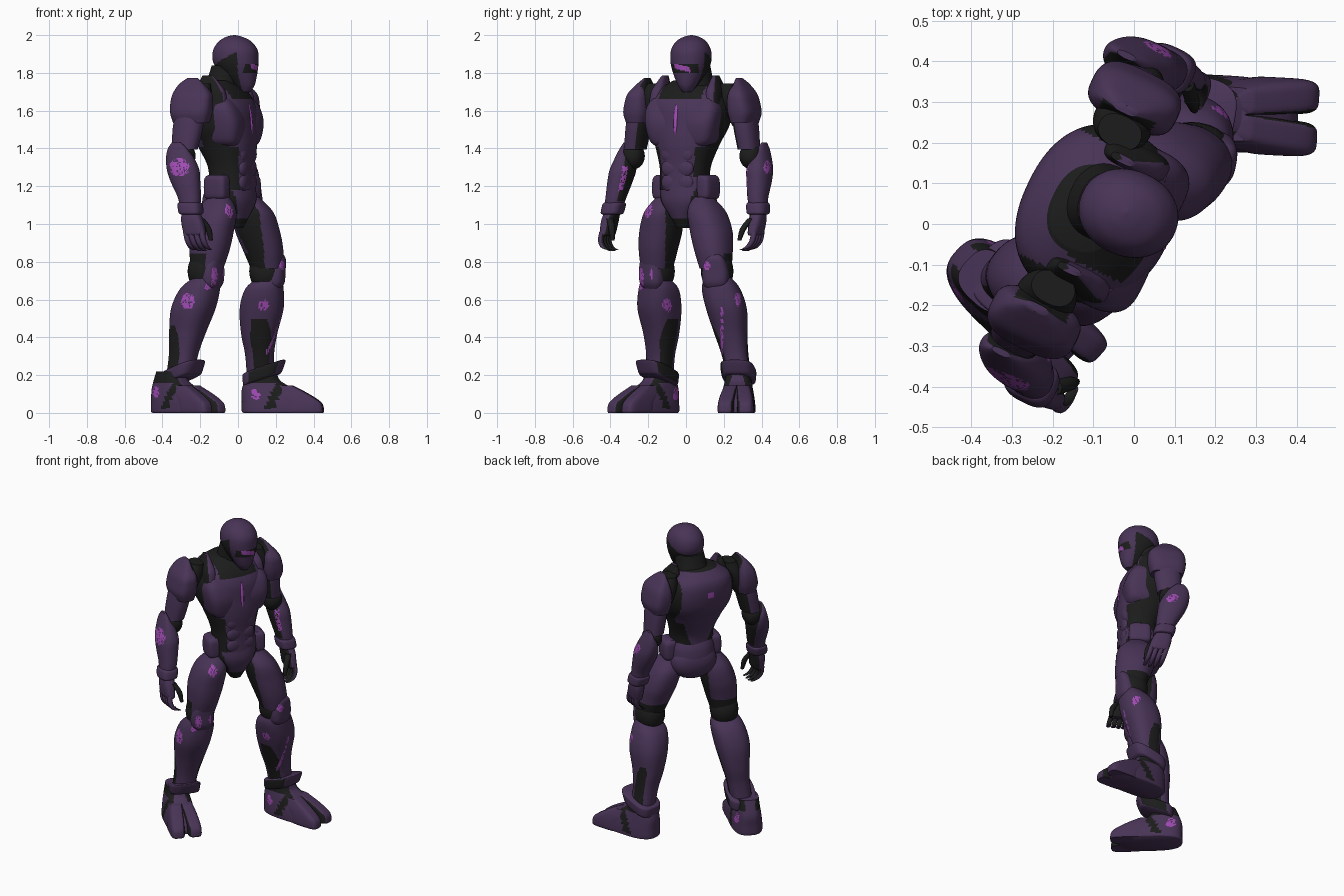
import bpy, bmesh, math, random
from mathutils import Vector

if "Cube" in bpy.data.objects:
    bpy.data.objects.remove(bpy.data.objects["Cube"])
random.seed(4)

MATS = []
for mname, col in (("dark_purple", (0.066, 0.034, 0.095)), ("black", (0.011, 0.012, 0.011)),
                   ("bright_violet", (0.36, 0.07, 0.46))):
    m = bpy.data.materials.new(mname)
    m.diffuse_color = (*col, 1)
    m.use_nodes = True
    m.node_tree.nodes["Principled BSDF"].inputs["Base Color"].default_value = m.diffuse_color
    MATS.append(m)
PURPLE, BLACK, VIOLET = 0, 1, 2


def curve(pts, steps):
    """Smooth interpolation through ring tuples."""
    out = []
    for i in range(len(pts) - 1):
        a, b, c, d = pts[max(i - 1, 0)], pts[i], pts[i + 1], pts[min(i + 2, len(pts) - 1)]
        for k in range(steps):
            t = k / steps
            out.append([0.5 * (2 * q + (r - p) * t + (2 * p - 5 * q + 4 * r - s) * t * t
                               + (3 * q - p - 3 * r + s) * t ** 3) for p, q, r, s in zip(a, b, c, d)])
    return out + [list(pts[-1])]


def loft(name, mat, rings, org=(0, 0), yaw=0, n=40, steps=6, p=2.3, tilt=0, rule=None, marks=()):
    """Rings are (forward, left, z, forward radius, left radius) in a turned frame."""
    ca, sa = math.cos(math.radians(yaw)), math.sin(math.radians(yaw))
    bm = bmesh.new()
    put = lambda f, l, z: bm.verts.new((org[0] + f * ca - l * sa, org[1] + f * sa + l * ca, z))
    rows = []
    for f, l, z, rf, rl in curve(rings, steps):
        row = []
        for i in range(n):
            c, s = math.cos(math.tau * i / n), math.sin(math.tau * i / n)
            df = math.copysign(abs(c) ** (2 / p), c) * max(rf, .003)
            dl = math.copysign(abs(s) ** (2 / p), s) * max(rl, .003)
            row.append(put(f + df, l + dl, z + tilt * df))
        rows.append(row)
    for a, b in zip(rows, rows[1:]):
        for i in range(n):
            bm.faces.new((a[i], a[(i + 1) % n], b[(i + 1) % n], b[i]))
    for row, r in ((rows[0], rings[0]), (rows[-1], rings[-1])):
        v = put(*r[:3])
        for i in range(n):
            bm.faces.new((row[i], row[(i + 1) % n], v))
    bmesh.ops.recalc_face_normals(bm, faces=bm.faces)
    for face in bm.faces:
        face.smooth = True
        c, nr = face.calc_center_median(), face.normal
        dx, dy = c.x - org[0], c.y - org[1]
        face.material_index = mat
        if rule:
            face.material_index = rule(dx * ca + dy * sa, dy * ca - dx * sa, c.z,
                                       nr.x * ca + nr.y * sa, nr.y * ca - nr.x * sa)
        # worn glowing marks on the side or front facing surface
        for axis, u, z, ru, rz in marks:
            w, facing = (c.y, nr.x) if axis == "x" else (c.x, -nr.y)
            if facing > .3 and ((w - u) / ru) ** 2 + ((c.z - z) / rz) ** 2 < 1 and random.random() < .8:
                face.material_index = VIOLET
    me = bpy.data.meshes.new(name)
    bm.to_mesh(me)
    bm.free()
    for m in MATS:
        me.materials.append(m)
    ob = bpy.data.objects.new(name, me)
    bpy.context.collection.objects.link(ob)
    bpy.context.view_layer.objects.active = ob
    ob.select_set(True)
    bpy.ops.object.shade_smooth_by_angle(angle=math.radians(45))
    ob.select_set(False)
    return ob


def ball(name, mat, c, r, org, yaw, **kw):
    """Ellipsoid: c and r are (forward, left, z)."""
    rings = []
    for k in range(9):
        a = -math.pi / 2 + math.pi * k / 8
        rings.append((c[0], c[1], c[2] + r[2] * math.sin(a), r[0] * math.cos(a), r[1] * math.cos(a)))
    loft(name, mat, rings, org, yaw, n=28, steps=2, **kw)


def seg(name, mat, A, B, prof, yaw, side, **kw):
    """Limb piece along A to B; prof rows are (t, forward shift, outward shift, radii)."""
    A, B = Vector(A), Vector(B)
    ca, sa = math.cos(math.radians(yaw)), math.sin(math.radians(yaw))
    rings = []
    for t, df, do, rf, rl in prof:
        d = (B - A) * t
        rings.append((d.x * ca + d.y * sa + df, d.y * ca - d.x * sa + do * side, A.z + d.z, rf, rl))
    loft(name, mat, rings, A[:2], yaw, **kw)


# Torso with chest, back plate and dark flanks
T, TY = (-.085, .02), -26
def torso_rule(f, l, z, nf, nl):
    if nf < -.3 and l ** 2 + (z - 1.62) ** 2 < .0005:
        return VIOLET
    if z < 1.41:
        front, back = nf > .3 and abs(l) < .085 + .1 * (z - 1.2), nf < -.4 and abs(l) < .035 + .42 * (z - 1.2)
        return PURPLE if front or back else BLACK
    if z > 1.752 or (abs(nl) > .85 and z < 1.5) or abs(l) > .17 or (nf > 0 and z > 1.665 and abs(l) < .125):
        return BLACK
    return PURPLE
loft("torso", PURPLE, [(.058, 0, 1.18, .115, .13), (.055, 0, 1.3, .115, .135), (.03, 0, 1.42, .15, .17),
     (0, 0, 1.52, .175, .21), (-.015, 0, 1.62, .178, .22), (-.03, 0, 1.7, .15, .19),
     (-.03, 0, 1.76, .085, .1)], T, TY, n=96, steps=10, rule=torso_rule)
for s, tag in ((-1, "right"), (1, "left")):
    loft(tag + "_breast_plate", PURPLE, [(.078, s * .075, 1.405, .055, .06), (.074, s * .092, 1.44, .085, .088),
         (.07, s * .105, 1.53, .102, .1), (.052, s * .11, 1.61, .098, .1), (.04, s * .115, 1.665, .07, .07)], T, TY, p=3.2)
    loft(tag + "_collar_strap", PURPLE, [(.02, s * .165, 1.62, .09, .04), (.015, s * .162, 1.7, .08, .035),
         (0, s * .155, 1.75, .055, .022), (-.01, s * .15, 1.785, .03, .01)], T, TY, p=3,
         rule=lambda f, l, z, nf, nl, s=s: BLACK if f < -.02 or nl * s > .7 else PURPLE)
    for i in range(3):
        ball(tag + "_belly_plate", PURPLE, (.147, s * .042, 1.22 + .075 * i), (.026, .052, .05), T, TY)
loft("breast_light", VIOLET, [(.155, 0, 1.45, .015, .006), (.16, 0, 1.5, .022, .011), (.155, 0, 1.59, .018, .014),
     (.14, 0, 1.635, .02, .006)], T, TY, n=16)

# Pelvis with belt pouches
H, HY = (-.03, 0), -35
loft("pelvis", PURPLE, [(.02, 0, .98, .04, .035), (.0, 0, 1.04, .09, .075), (-.01, 0, 1.12, .125, .135),
     (-.01, 0, 1.2, .12, .14), (0, 0, 1.25, .11, .13)], H, HY, n=64,
     rule=lambda f, l, z, nf, nl: BLACK if z < 1.03 or (nf > -.2 and abs(l) > .04 + (z - 1) * .4) else PURPLE)
ball("hip_plate", PURPLE, (-.055, 0, 1.115), (.088, .145, .115), H, HY)
for s, tag in ((-1, "right"), (1, "left")):
    loft(tag + "_belt_pouch", PURPLE, [(.0, s * .135, 1.13, .05, .03), (.0, s * .142, 1.15, .066, .042),
         (.0, s * .142, 1.235, .066, .042), (.0, s * .135, 1.26, .05, .03)], H, HY, p=4)

# Neck and helmet
N, NY = (-.01, .025), -22
loft("neck", BLACK, [(-.09, 0, 1.66, .11, .12), (-.07, 0, 1.75, .09, .095), (-.04, 0, 1.84, .09, .085)], N, NY)
def head_rule(f, l, z, nf, nl):
    if f > .055 and 1.80 < z < 1.85 and abs(l) < .075:
        slot = abs(z - 1.826 + .25 * l) < .014
        return VIOLET if slot and -.05 < l < .04 else BLACK
    if f < .045 and z < 1.89 + .5 * f:
        return BLACK
    return PURPLE
loft("helmet", PURPLE, [(.05, 0, 1.7, .03, .025), (.042, 0, 1.735, .06, .05), (.015, 0, 1.8, .1, .085),
     (-.002, 0, 1.86, .122, .104), (-.004, 0, 1.92, .119, .102), (-.006, 0, 1.965, .088, .079),
     (-.01, 0, 1.99, .045, .042), (-.01, 0, 2.0, .004, .004)], N, NY, n=96, steps=10, p=2.1, rule=head_rule)


def arm(tag, s, sh, el, wr, tip, marks):
    y = -26
    # shoulder shell: pointed top, dark hollow on the inner top
    seg(tag + "_shoulder_pad", PURPLE, sh, (sh[0], sh[1], sh[2] - .1),
        [(-1.12, -.01, -.025, .03, .01), (-.8, -.01, -.012, .07, .028), (-.3, 0, .0, .106, .056), (.2, 0, .006, .115, .067),
         (.75, 0, .012, .112, .07), (1.25, 0, .012, .098, .056)], y, s, p=3, n=56,
        rule=lambda f, l, z, nf, nl: BLACK if abs(f) < .07 and nl * s < -.2 and z > 1.6 else PURPLE)
    seg(tag + "_armpit_joint", BLACK, sh, el, [(-.3, 0, -.07, .055, .04), (.0, 0, -.055, .075, .06), (.5, 0, -.02, .06, .05)], y, s)
    seg(tag + "_upper_arm", PURPLE, sh, el, [(.2, 0, 0, .08, .06), (.55, 0, 0, .082, .06), (.95, 0, 0, .07, .054)], y, s,
        rule=lambda f, l, z, nf, nl: BLACK if nl * s < -.55 else PURPLE)
    ball(tag + "_elbow", BLACK, (0, s * .01, el[2] - .02), (.064, .058, .07), el[:2], y)
    # forearm guard: outer fin at the top, dark inner strip with a glowing stripe
    def guard(f, l, z, nf, nl):
        if nl * s < -.4 and z > wr[2] + .05:
            if .4 < nf < .8 and 1.17 < z < 1.31 and random.random() < .8:
                return VIOLET
            return BLACK if nl * s < -.7 else PURPLE
        return PURPLE
    top = (el[0], el[1] + s * .042, el[2])
    seg(tag + "_forearm_guard", PURPLE, top, wr, [(-.17, -.025, .03, .025, .008), (-.06, -.025, .025, .055, .022),
        (.1, -.022, .012, .078, .046), (.3, -.015, .006, .088, .062), (.5, -.01, .004, .08, .06), (.75, 0, 0, .063, .052),
        (.9, 0, 0, .055, .047)], y, s, n=80, steps=9, rule=guard, marks=marks)
    seg(tag + "_wrist_cuff", PURPLE, top, wr, [(.86, 0, 0, .056, .048), (.9, 0, 0, .064, .055), (1.03, 0, 0, .062, .054), (1.06, 0, 0, .052, .045)], y, s, p=3)
    dark_palm = lambda f, l, z, nf, nl: BLACK if nl * s < -.3 else PURPLE
    seg(tag + "_palm", PURPLE, wr, tip, [(0, 0, 0, .045, .035), (.25, 0, .01, .06, .036), (.55, 0, .015, .062, .03), (.62, 0, .015, .055, .022)],
        y, s, p=3, rule=dark_palm)
    for i in range(4):
        o = -.046 + .031 * i
        seg(tag + "_finger", PURPLE, wr, tip, [(.52, o, .025, .015, .016), (.75, o, .028, .015, .015),
            (.92, o, .008, .014, .016), (1.03 - .03 * abs(i - 1.5), o, -.025, .01, .012)], y, s, n=12, steps=3, rule=dark_palm)
    seg(tag + "_thumb", BLACK, wr, tip, [(.2, .045, -.01, .018, .018), (.45, .06, -.035, .017, .017), (.75, .055, -.045, .01, .01)], y, s, n=12, steps=3)

arm("right", -1, (-.242, -.232, 1.66), (-.285, -.27, 1.38), (-.25, -.388, 1.07), (-.2, -.41, .86),
    [("y", -.31, 1.3, .052, .048)])
arm("left", 1, (-.002, .3, 1.66), (.005, .335, 1.38), (.085, .382, 1.07), (.13, .335, .86),
    [("x", .43, 1.3, .02, .035)])


def leg(tag, s, hip, kn, an, ty, sy, heel, fy, marks):
    seg(tag + "_thigh", PURPLE, hip, kn, [(-.4, 0, 0, .06, .05), (-.12, 0, .008, .112, .092), (.25, 0, .012, .118, .104),
        (.6, .008, .008, .106, .095), (.95, .01, 0, .085, .08)], ty, s, n=90, steps=12, marks=marks,
        rule=lambda f, l, z, nf, nl: BLACK if (z < .84 and nf < .3) or nl * s < -.8 - .5 * (1 - z) else PURPLE)
    ball(tag + "_knee_joint", BLACK, (0, 0, kn[2]), (.09, .085, .11), kn[:2], sy)
    seg(tag + "_knee_pad", PURPLE, kn, (kn[0], kn[1], kn[2] - .1), [(-.95, .07, .0, .015, .02), (-.65, .06, 0, .042, .05),
        (0, .045, 0, .055, .07), (.6, .04, 0, .055, .068), (.95, .035, 0, .04, .05)], sy, s, p=2.8, n=72, steps=10, marks=marks)
    def shin_rule(f, l, z, nf, nl):
        inner = nl * s < -.55 - max(0, z - .38) * 3 and nf < .74 and nf > -.2 and .2 < z < .5
        outer = nl * s > .8 and -.5 < nf < .25 - max(0, z - .3) * 2 and z < .46
        return BLACK if inner or outer or z < .215 else PURPLE
    seg(tag + "_shin_guard", PURPLE, kn, an, [(.06, .02, 0, .06, .07), (.17, -.005, 0, .1, .1), (.36, -.015, .005, .115, .106),
        (.6, -.02, 0, .095, .086), (.8, -.012, 0, .076, .07), (1, 0, 0, .073, .066)], sy, s, n=100, steps=12, p=2.4,
        marks=marks, rule=shin_rule)
    # ankle strap, rising toward the front
    loft(tag + "_ankle_strap", PURPLE, [(.01, 0, .175, .088, .076), (.01, 0, .185, .1, .086), (.018, 0, .235, .112, .09),
         (.018, 0, .245, .105, .082)], an[:2], sy, p=3.2, tilt=.35,
         rule=lambda f, l, z, nf, nl: BLACK if nl * s < -.7 and nf > -.3 else PURPLE)
    # split-toe boot
    loft(tag + "_boot", PURPLE, [(.192, 0, 0, .182, .088), (.192, 0, .01, .192, .094), (.182, 0, .06, .182, .091), (.145, 0, .12, .145, .08),
         (.11, 0, .17, .095, .07), (.11, 0, .22, .075, .065)], heel, fy, n=80, steps=8, p=2.8, marks=marks,
         rule=lambda f, l, z, nf, nl: BLACK if (z > .155 or (.11 < f - .5 * z < .16 and z > .02)) and abs(nl) > .3 else PURPLE)
    for k in (-1, 1):
        loft(tag + "_toe", PURPLE, [(.335, k * .052, 0, .095, .04), (.335, k * .052, .015, .098, .044), (.325, k * .051, .055, .095, .042),
             (.27, k * .043, .1, .085, .04), (.215, k * .032, .145, .055, .034)], heel, fy, p=4,
             rule=lambda f, l, z, nf, nl, k=k: BLACK if nl * k < -.6 else PURPLE)

leg("right", -1, (-.12, -.115, 1.03), (-.175, -.15, .75), (-.305, -.14, .2), -35, -40, (-.435, -.065), -43,
    [("x", -.2, 1.08, .02, .05), ("x", -.24, .71, .016, .06), ("x", -.1, .57, .025, .035), ("y", -.265, .59, .036, .042),
     ("y", -.07, .73, .012, .035), ("x", -.055, .1, .016, .032), ("y", -.435, .11, .016, .03)])
leg("left", 1, (.08, .11, 1.03), (.15, .165, .75), (.12, .28, .2), -32, -10, (.02, .282), -3,
    [("x", .11, .78, .018, .025), ("x", .275, .6, .017, .035), ("x", .19, .43, .007, .14),
     ("y", .135, .57, .028, .03), ("y", .095, .1, .025, .03)])
